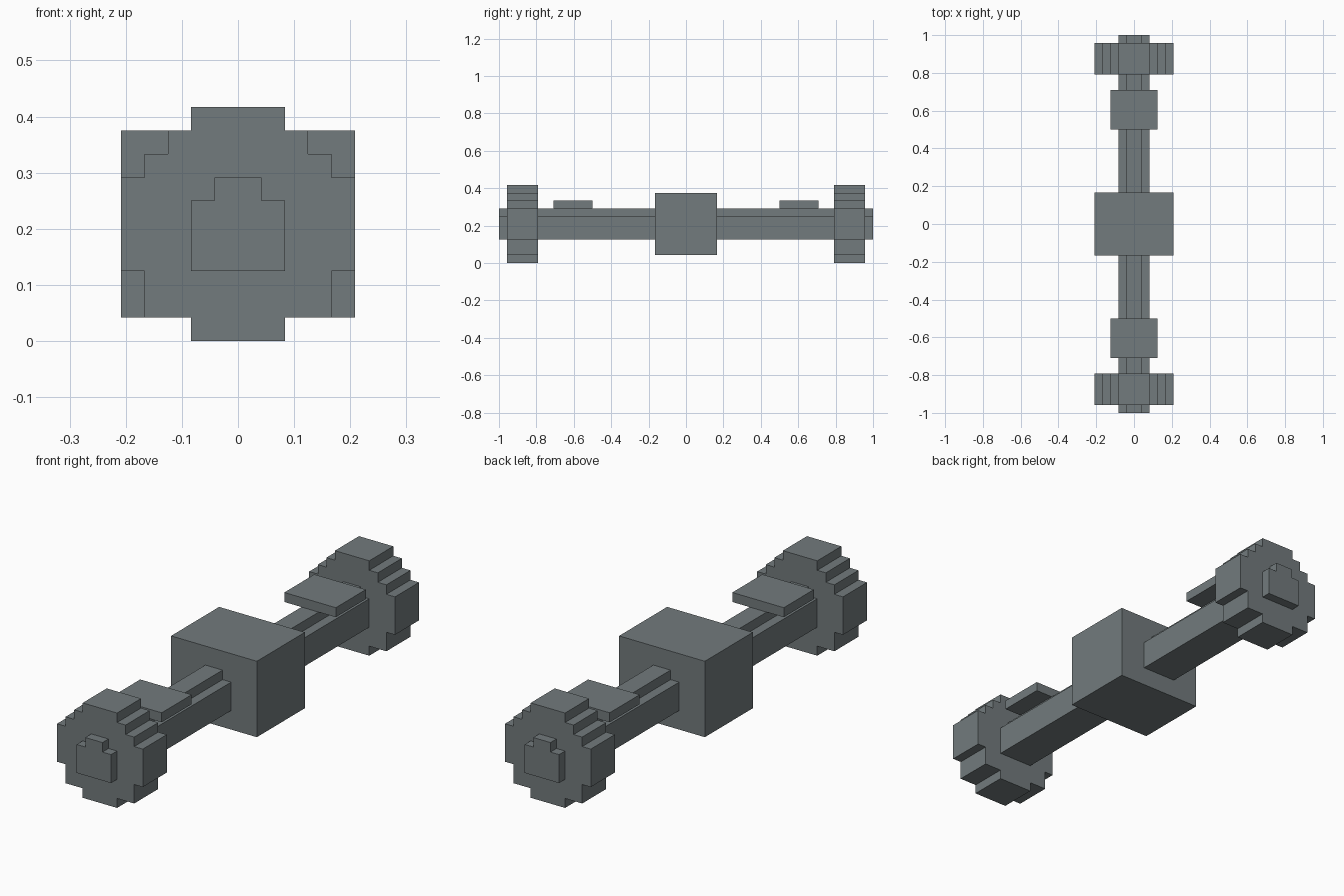
import bpy, bmesh

if "Cube" in bpy.data.objects:
    bpy.data.objects.remove(bpy.data.objects["Cube"])

U = 1 / 24  # block unit

metal = bpy.data.materials.new("grey metal")
metal.diffuse_color = (0.17, 0.197, 0.205, 1)
metal.use_nodes = True
metal.node_tree.nodes["Principled BSDF"].inputs["Base Color"].default_value = metal.diffuse_color


def stepped_bar(name, half, y0, y1):
    """Extrude a symmetric x-z profile (right half, bottom to top, in units) along y."""
    outline = half + [(-x, z) for x, z in reversed(half)]
    bm = bmesh.new()
    face = bm.faces.new([bm.verts.new((x * U, y0 * U, z * U)) for x, z in outline])
    ext = bmesh.ops.extrude_face_region(bm, geom=[face])
    verts = [v for v in ext["geom"] if isinstance(v, bmesh.types.BMVert)]
    bmesh.ops.translate(bm, verts=verts, vec=(0, (y1 - y0) * U, 0))
    bmesh.ops.recalc_face_normals(bm, faces=bm.faces)
    mesh = bpy.data.meshes.new(name)
    bm.to_mesh(mesh)
    bm.free()
    mesh.materials.append(metal)
    obj = bpy.data.objects.new(name, mesh)
    bpy.context.collection.objects.link(obj)
    return obj


# Axle with a narrow ridge on top
stepped_bar("axle", [(2, 3), (2, 6), (1, 6), (1, 7)], -24, 24)

# Central gearbox
stepped_bar("gearbox", [(5, 1), (5, 9)], -4, 4)

# Stepped wheels and spring pads at both ends
wheel = [(2, 0), (2, 1), (4, 1), (4, 3), (5, 3), (5, 7),
         (4, 7), (4, 8), (3, 8), (3, 9), (2, 9), (2, 10)]
pad = [(3, 7), (3, 8)]
for side, s in (("front", -1), ("back", 1)):
    stepped_bar(side + "_wheel_hub", wheel, *sorted((19 * s, 23 * s)))
    stepped_bar(side + "_spring_pad", pad, *sorted((12 * s, 17 * s)))
